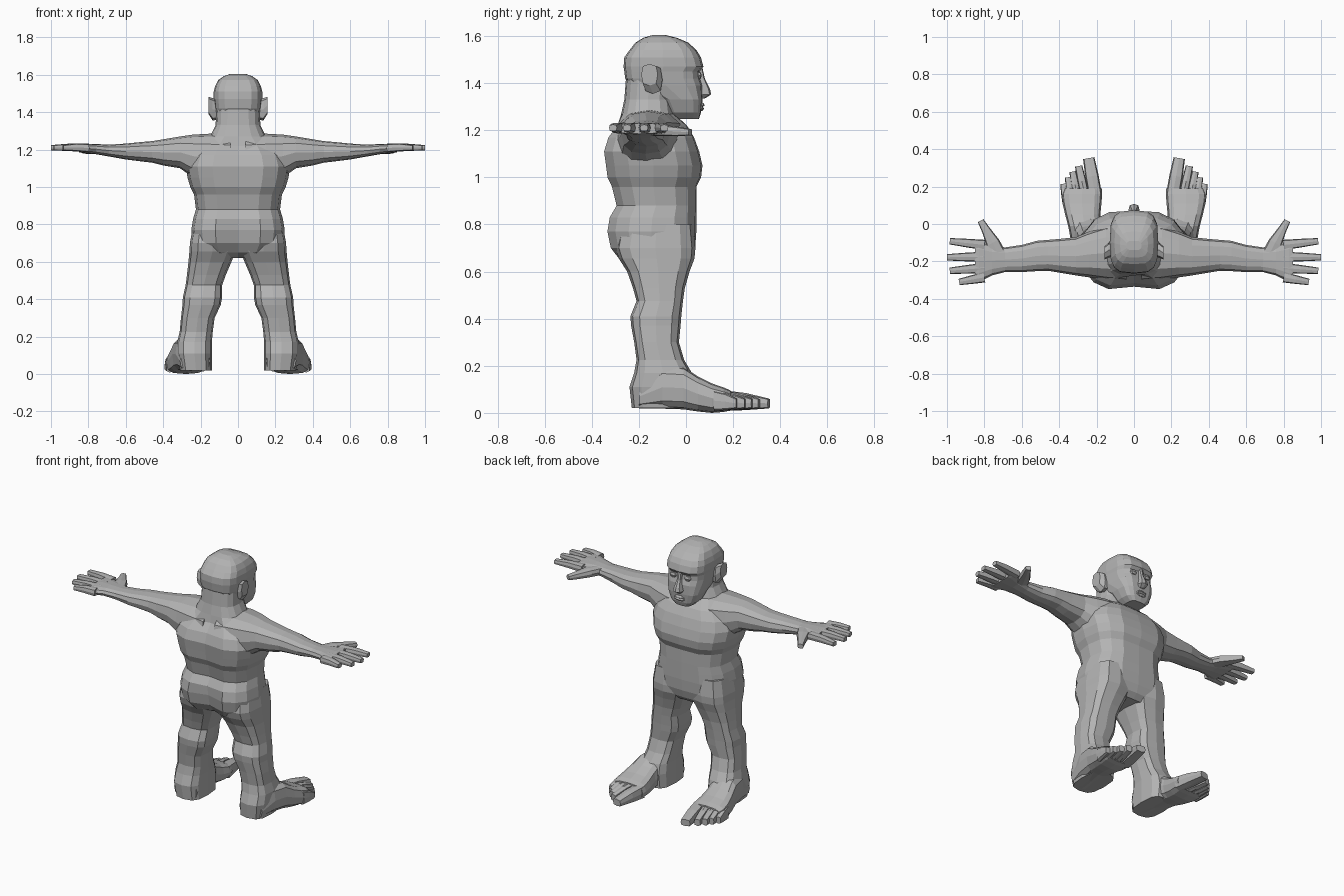
import bpy, bmesh, math
from mathutils import Vector

skin = bpy.data.materials.new("clay_grey")
skin.diffuse_color = (0.45, 0.45, 0.45, 1)


def outline(n, p):
    """Rounded-square unit outline with n points; smaller p is boxier."""
    pts = []
    for i in range(n):
        t = 2 * math.pi * i / n
        c, s = math.cos(t), math.sin(t)
        c, s = (0 if abs(v) < 1e-6 else v for v in (c, s))
        pts.append((math.copysign(abs(c) ** p, c), math.copysign(abs(s) ** p, s)))
    return pts


def skin_rings(name, rings, mirror):
    bm = bmesh.new()
    vr = [[bm.verts.new(c) for c in r] for r in rings]
    n = len(vr[0])
    for a, b in zip(vr, vr[1:]):
        for i in range(n):
            j = (i + 1) % n
            bm.faces.new((a[i], a[j], b[j], b[i]))
    bm.faces.new(vr[0][::-1])
    bm.faces.new(vr[-1])
    bmesh.ops.recalc_face_normals(bm, faces=bm.faces)
    me = bpy.data.meshes.new(name)
    bm.to_mesh(me)
    bm.free()
    me.materials.append(skin)
    ob = bpy.data.objects.new(name, me)
    bpy.context.collection.objects.link(ob)
    if mirror:
        m = ob.modifiers.new("mirror", 'MIRROR')
        m.use_mirror_merge = False
    return ob


def loft(name, axis, sections, n=12, p=0.75, mirror=False):
    """sections: (position, a min, a max, b min, b max) along one axis."""
    rings = []
    for s, a0, a1, b0, b1 in sections:
        ring = []
        for u, v in outline(n, p):
            a = (a0 + a1) / 2 + u * (a1 - a0) / 2
            b = (b0 + b1) / 2 + v * (b1 - b0) / 2
            ring.append({'x': (s, a, b), 'y': (a, s, b), 'z': (a, b, s)}[axis])
        rings.append(ring)
    return skin_rings(name, rings, mirror)


def digit(name, points):
    """points: (x, y, z, width, height) along a finger or toe."""
    rings = []
    d = (Vector(points[-1][:3]) - Vector(points[0][:3])).normalized()
    side = d.cross(Vector((0, 0, 1))).normalized()
    for x, y, z, w, h in points:
        rings.append([Vector((x, y, z)) + side * u * w / 2 + Vector((0, 0, v * h / 2))
                      for u, v in outline(8, 0.55)])
    return skin_rings(name, rings, True)


# Torso and neck: z, half width, back, front
torso = loft("torso", 'z', [(z, -w, w, b, f) for z, w, b, f in [
    (0.62, 0.10, -0.22, 0.00), (0.65, 0.20, -0.29, 0.03), (0.70, 0.24, -0.33, 0.045),
    (0.77, 0.25, -0.345, 0.05), (0.83, 0.24, -0.335, 0.05), (0.88, 0.225, -0.305, 0.05),
    (0.96, 0.235, -0.325, 0.05), (1.00, 0.255, -0.345, 0.07), (1.05, 0.27, -0.352, 0.076),
    (1.11, 0.28, -0.36, 0.062), (1.17, 0.26, -0.34, 0.04), (1.22, 0.21, -0.30, 0.01),
    (1.27, 0.15, -0.275, -0.05), (1.33, 0.12, -0.262, -0.06), (1.42, 0.115, -0.255, -0.06)]],
    n=16, p=0.75)
# Groove down the spine and between the buttocks, and a shallow one on the chest
for v in torso.data.vertices:
    if abs(v.co.x) < 1e-4 and v.co.z < 1.25:
        if v.co.y < -0.15:
            v.co.y += 0.045 if v.co.z < 0.8 else 0.025
        else:
            v.co.y -= 0.006

# Arms: x, back, front, bottom, top
loft("arm", 'x', [
    (0.04, -0.31, -0.01, 1.00, 1.285), (0.15, -0.30, -0.01, 1.02, 1.285),
    (0.24, -0.285, -0.04, 1.05, 1.28), (0.31, -0.275, -0.07, 1.10, 1.27),
    (0.40, -0.26, -0.08, 1.115, 1.255), (0.46, -0.25, -0.085, 1.13, 1.245),
    (0.52, -0.252, -0.09, 1.137, 1.24), (0.60, -0.257, -0.112, 1.147, 1.232),
    (0.69, -0.257, -0.125, 1.163, 1.226), (0.76, -0.275, -0.115, 1.175, 1.23),
    (0.83, -0.312, -0.085, 1.182, 1.232), (0.85, -0.308, -0.09, 1.185, 1.23)],
    p=0.8, mirror=True)

# Fingers: base y, tip x, tip y
for nm, y0, x1, y1 in [("index", -0.112, 0.985, -0.092), ("middle", -0.175, 1.0, -0.178),
                       ("ring", -0.235, 0.985, -0.25), ("little", -0.285, 0.935, -0.31)]:
    digit(nm + "_finger", [
        (0.80, y0, 1.208, 0.055, 0.045),
        ((0.80 + x1) / 2, (y0 + y1) / 2, 1.212, 0.046, 0.04),
        (x1, y1, 1.21, 0.034, 0.028)])
digit("thumb", [(0.71, -0.19, 1.20, 0.08, 0.05), (0.755, -0.10, 1.2, 0.075, 0.048),
                (0.79, -0.035, 1.195, 0.048, 0.04), (0.82, 0.018, 1.192, 0.034, 0.028)])

# Legs: z, inner, outer, back, front
loft("leg", 'z', [
    (0.80, 0.02, 0.24, -0.28, 0.03), (0.70, 0.012, 0.257, -0.30, 0.04),
    (0.655, 0.012, 0.26, -0.285, 0.036), (0.60, 0.035, 0.265, -0.25, 0.015),
    (0.53, 0.065, 0.273, -0.225, -0.005), (0.475, 0.085, 0.28, -0.21, -0.013),
    (0.41, 0.085, 0.295, -0.236, -0.02), (0.37, 0.092, 0.297, -0.233, -0.023),
    (0.30, 0.125, 0.305, -0.22, -0.03), (0.225, 0.135, 0.312, -0.21, -0.008),
    (0.17, 0.14, 0.325, -0.22, 0.025), (0.11, 0.14, 0.325, -0.24, 0.04),
    (0.02, 0.14, 0.31, -0.23, 0.03)], p=0.65, mirror=True)

# Feet: y, inner, outer, bottom, top
loft("foot", 'y', [
    (-0.20, 0.15, 0.31, 0.018, 0.12), (-0.10, 0.15, 0.335, 0.018, 0.20),
    (-0.01, 0.175, 0.352, 0.015, 0.195), (0.05, 0.18, 0.368, 0.006, 0.155),
    (0.11, 0.174, 0.382, 0.0, 0.125), (0.16, 0.17, 0.388, 0.004, 0.108),
    (0.19, 0.172, 0.375, 0.01, 0.095)], p=0.65, mirror=True)

# Toes: base x, base y, tip x, tip y, width
for nm, x0, y0, x1, y1, w in [
        ("big", 0.208, 0.16, 0.242, 0.352, 0.072), ("second", 0.262, 0.15, 0.296, 0.31, 0.046),
        ("third", 0.302, 0.14, 0.328, 0.28, 0.042), ("fourth", 0.335, 0.13, 0.353, 0.25, 0.04),
        ("little", 0.365, 0.12, 0.378, 0.215, 0.038)]:
    digit(nm + "_toe", [(x0, y0, 0.052, w, 0.088),
                        ((x0 + x1) / 2, (y0 + y1) / 2, 0.048, w, 0.072),
                        (x1, y1, 0.04, w * 0.85, 0.042)])

# Head: z, half width, back, front
loft("head", 'z', [(z, -w, w, b, f) for z, w, b, f in [
    (1.248, 0.055, -0.06, 0.055), (1.275, 0.085, -0.08, 0.064), (1.33, 0.108, -0.11, 0.07),
    (1.39, 0.12, -0.24, 0.07), (1.42, 0.124, -0.258, 0.06), (1.45, 0.127, -0.262, 0.058),
    (1.47, 0.13, -0.265, 0.074), (1.51, 0.13, -0.262, 0.063), (1.54, 0.122, -0.24, 0.045),
    (1.572, 0.105, -0.215, 0.01), (1.593, 0.075, -0.18, -0.04), (1.605, 0.04, -0.14, -0.09)]],
    n=16, p=0.6)

# Facial features
loft("nose", 'z', [(1.335, -0.018, 0.018, 0.04, 0.08), (1.352, -0.03, 0.03, 0.04, 0.107),
                   (1.375, -0.024, 0.024, 0.04, 0.102), (1.42, -0.014, 0.014, 0.04, 0.08),
                   (1.465, -0.014, 0.014, 0.04, 0.07)], n=8, p=0.7)
loft("lips", 'z', [(1.282, -0.022, 0.022, 0.04, 0.07), (1.293, -0.036, 0.036, 0.04, 0.078),
                   (1.299, -0.038, 0.038, 0.04, 0.07), (1.306, -0.036, 0.036, 0.04, 0.08),
                   (1.318, -0.02, 0.02, 0.04, 0.072)], n=8, p=0.7)
loft("eye", 'z', [(1.418, 0.035, 0.065, 0.04, 0.062), (1.432, 0.026, 0.074, 0.04, 0.067),
                  (1.446, 0.035, 0.065, 0.04, 0.062)], n=8, mirror=True)
loft("ear", 'x', [(0.105, -0.17, -0.10, 1.36, 1.46), (0.135, -0.18, -0.10, 1.355, 1.475),
                  (0.158, -0.19, -0.12, 1.39, 1.482)], n=8, p=0.65, mirror=True)
